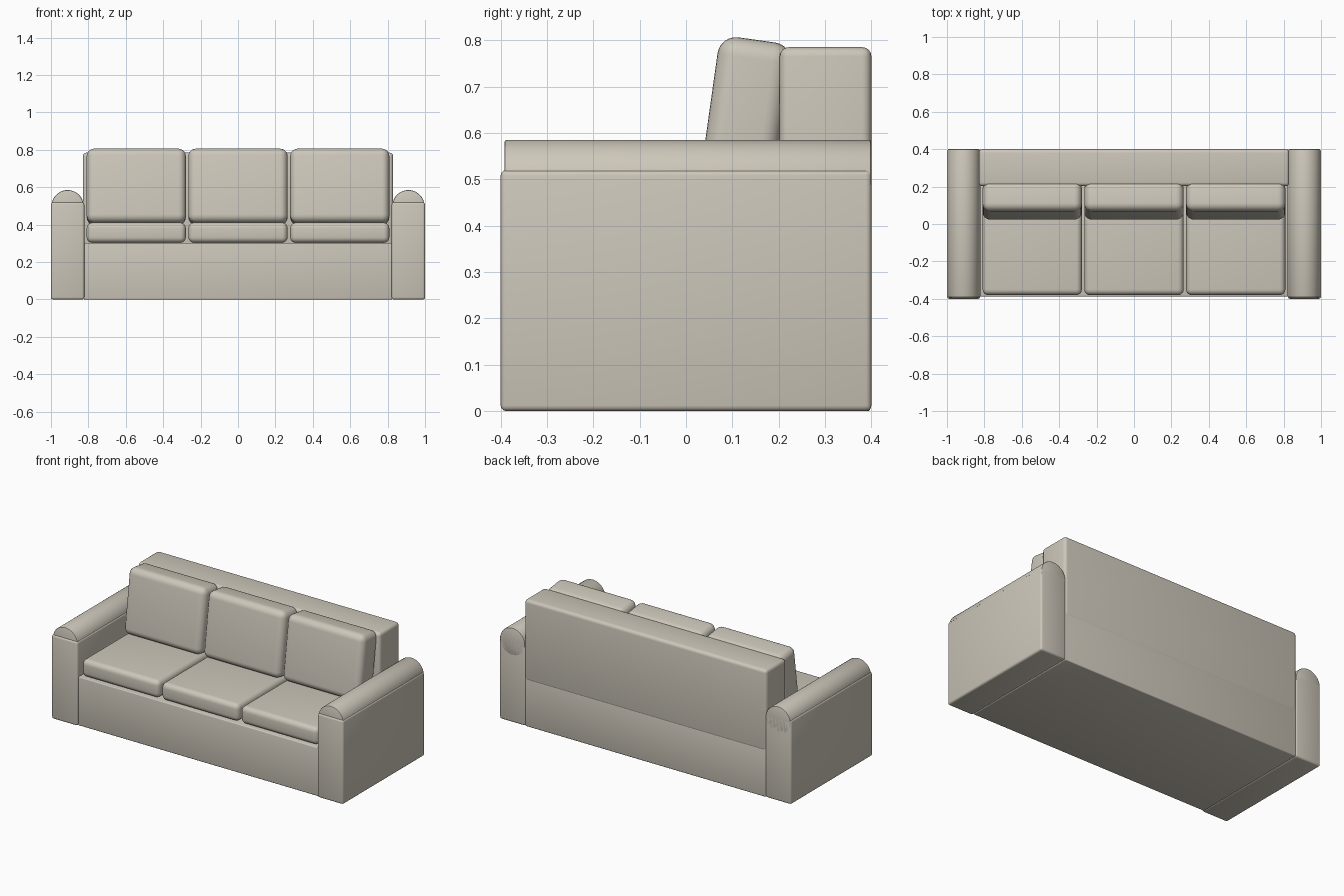
import bpy, math

if "Cube" in bpy.data.objects:
    bpy.data.objects.remove(bpy.data.objects["Cube"])

fabric = bpy.data.materials.new("beige_fabric")
fabric.diffuse_color = (0.61, 0.57, 0.49, 1)
fabric.use_nodes = True
fabric.node_tree.nodes["Principled BSDF"].inputs["Base Color"].default_value = fabric.diffuse_color


def finish(ob, name, bevel, segments):
    """Name, colour, round and smooth a part."""
    ob.name = name
    ob.data.materials.append(fabric)
    bpy.ops.object.transform_apply(location=False, rotation=False, scale=True)
    mod = ob.modifiers.new("Rounding", 'BEVEL')
    mod.width = bevel
    mod.segments = segments
    mod.limit_method = 'ANGLE'
    mod.angle_limit = math.radians(40)
    bpy.ops.object.modifier_apply(modifier=mod.name)
    bpy.ops.object.shade_smooth_by_angle(angle=math.radians(35))
    return ob


def box(name, center, size, bevel, segments=3, tilt=0):
    bpy.ops.mesh.primitive_cube_add(size=1, location=center, rotation=(tilt, 0, 0))
    ob = bpy.context.object
    ob.scale = size
    return finish(ob, name, bevel, segments)


# Base and backrest
box("base", (0, 0.005, 0.151), (1.65, 0.786, 0.302), 0.006)
box("backrest", (0, 0.301, 0.5325), (1.66, 0.198, 0.505), 0.02, 4)

# Arms: upright panel with a rounded roll on top
for side, s in (("left", -1), ("right", 1)):
    box(side + "_arm", (s * 0.911, 0, 0.26), (0.178, 0.8, 0.52), 0.012)
    bpy.ops.mesh.primitive_cylinder_add(
        vertices=48, radius=0.086, depth=0.792,
        location=(s * 0.911, 0.004, 0.499), rotation=(math.pi / 2, 0, 0))
    finish(bpy.context.object, side + "_arm_roll", 0.006, 2)

# Three seat cushions and three tilted back cushions
for side, x in (("left", -0.544), ("middle", 0), ("right", 0.544)):
    box(side + "_seat_cushion", (x, -0.08, 0.357), (0.53, 0.6, 0.108), 0.03, 5)
    box(side + "_back_cushion", (x, 0.125, 0.6025), (0.53, 0.16, 0.4),
        0.04, 6, tilt=-math.radians(8))
